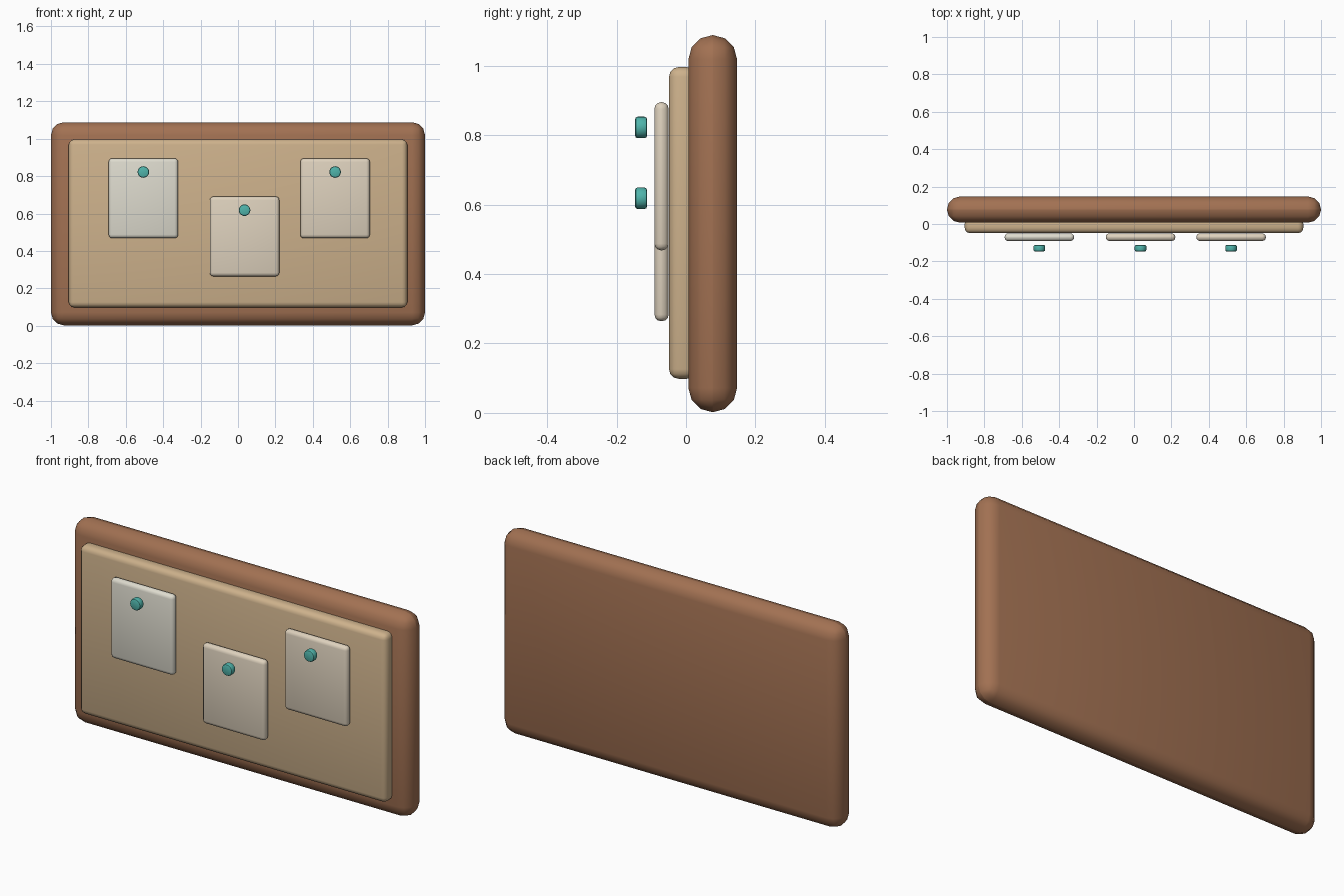
import bpy, math

if "Cube" in bpy.data.objects:
    bpy.data.objects.remove(bpy.data.objects["Cube"])


def material(name, r, g, b):
    m = bpy.data.materials.new(name)
    m.diffuse_color = (r, g, b, 1)
    m.use_nodes = True
    m.node_tree.nodes["Principled BSDF"].inputs["Base Color"].default_value = m.diffuse_color
    return m


wood = material("wood", 0.36, 0.165, 0.085)
cork = material("cork", 0.61, 0.44, 0.26)
white_paper = material("white_paper", 0.73, 0.71, 0.62)
cream_paper = material("cream_paper", 0.73, 0.64, 0.51)
teal = material("teal", 0.08, 0.46, 0.41)


def finish(obj, name, mat, width, segments):
    """Name, colour, round over and smooth a part."""
    obj.name = name
    obj.data.materials.append(mat)
    bpy.ops.object.transform_apply(location=False, rotation=True, scale=True)
    bev = obj.modifiers.new("rounding", 'BEVEL')
    bev.width = width
    bev.segments = segments
    bev.limit_method = 'ANGLE'
    bev.angle_limit = math.radians(40)
    bpy.ops.object.modifier_apply(modifier=bev.name)
    bpy.ops.object.shade_smooth_by_angle(angle=math.radians(40))


def slab(name, x, y, z, mat, width, segments=3):
    """Rounded box from (min, max) ranges on each axis."""
    ranges = (x, y, z)
    bpy.ops.mesh.primitive_cube_add(size=1, location=[(a + b) / 2 for a, b in ranges])
    obj = bpy.context.object
    obj.scale = [b - a for a, b in ranges]
    finish(obj, name, mat, width, segments)


# Wooden backing frame and cork panel
slab("frame", (-1, 1), (0.007, 0.147), (0.002, 1.088), wood, 0.0695)
slab("cork_panel", (-0.905, 0.905), (-0.049, 0.03), (0.098, 0.996), cork, 0.028)

# Pinned notes, each with a round pin floating in front
notes = [("left", -0.506, 0.895, white_paper),
         ("middle", 0.035, 0.691, cream_paper),
         ("right", 0.519, 0.895, cream_paper)]
for side, x, top, paper in notes:
    slab(side + "_note", (x - 0.186, x + 0.186), (-0.091, -0.05),
         (top - 0.427, top), paper, 0.0195)
    bpy.ops.mesh.primitive_cylinder_add(vertices=20, radius=0.031, depth=0.035,
                                        location=(x, -0.1295, top - 0.073),
                                        rotation=(math.pi / 2, 0, 0))
    finish(bpy.context.object, side + "_pin", teal, 0.008, 2)
